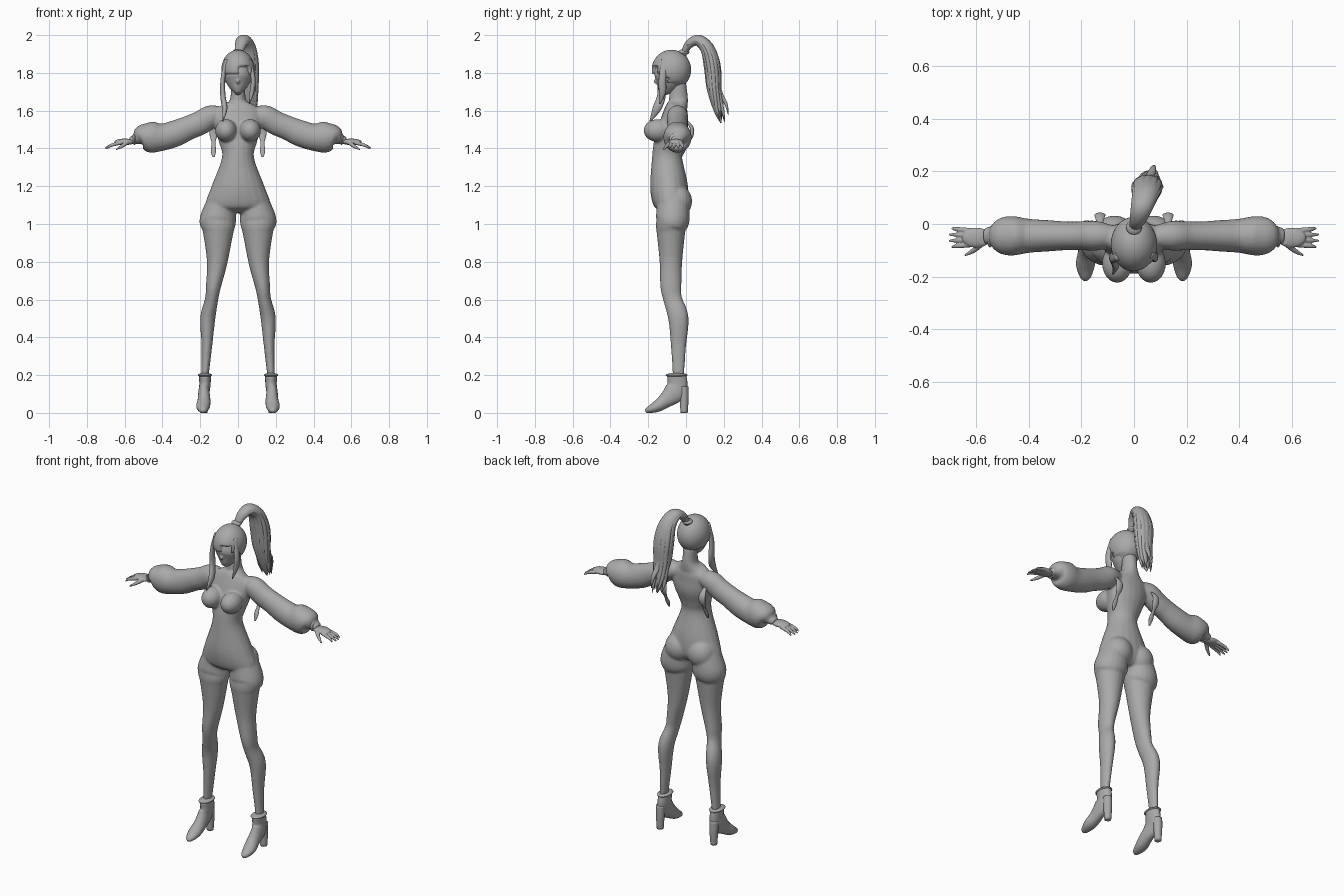
import bpy, bmesh, math, random
from mathutils import Vector, Matrix

random.seed(4)
if "Cube" in bpy.data.objects:
    bpy.data.objects.remove(bpy.data.objects["Cube"])

ACROSS, DEEP = Vector((1, 0, 0)), Vector((0, 1, 0))
COLOUR = (.4, .4, .4, 1)
grey = bpy.data.materials.new("plain grey")
grey.use_nodes = True
grey.diffuse_color = COLOUR
grey.node_tree.nodes["Principled BSDF"].inputs["Base Color"].default_value = COLOUR


def spline(points, steps=5):
    """Smooth interpolation through the given points."""
    result = []
    last = len(points) - 1
    for i in range(last):
        start, end = points[i], points[i + 1]
        leaving = (end - points[max(i - 1, 0)]) / 2
        arriving = (points[min(i + 2, last)] - start) / 2
        for step in range(steps):
            t = step / steps
            rest = 1 - t
            result.append(start + (end - start) * (t * t * (rest + rest + 1))
                          + leaving * (t * rest * rest) - arriving * (t * t * rest))
    return result + [points[-1]]


def tube(bm, rows, side=ACROSS, flip=1, flat=1, sides=20):
    """Loft ellipses along rows of (x, y, z, width, depth); depth may be left out.
    The width lies along side, flip mirrors the path, flat is depth over width."""
    sections = []
    for x, y, z, width, *depth in rows:
        sections.append(Vector((x * flip, y, z, width, *(depth or [width * flat]))))
    sections = spline(sections)
    centres = [Vector(section[:3]) for section in sections]
    rings = []
    for i, section in enumerate(sections):
        tangent = centres[min(i + 1, len(centres) - 1)] - centres[max(i - 1, 0)]
        up = tangent.cross(side).normalized()
        out = up.cross(tangent).normalized()
        width, depth = (max(size, .001) for size in section[3:])
        ring = []
        for k in range(sides):
            angle = math.tau * k / sides
            offset = out * width * math.cos(angle) + up * depth * math.sin(angle)
            ring.append(bm.verts.new(centres[i] + offset))
        rings.append(ring)
    for lower, upper in zip(rings, rings[1:]):
        for k in range(sides):
            bm.faces.new((lower[k - 1], lower[k], upper[k], upper[k - 1]))
    bm.faces.new(rings[0])
    bm.faces.new(rings[-1])


def ball(bm, centre, radii, flip=1):
    x, y, z = centre
    matrix = Matrix.Translation((x * flip, y, z)) @ Matrix.Diagonal((*radii, 1))
    return bmesh.ops.create_uvsphere(bm, u_segments=48, v_segments=32,
                                     radius=1, matrix=matrix)["verts"]


def finish(name, bm, voxel=None):
    """Turn the bmesh into an object, fusing its overlapping volumes if asked."""
    bmesh.ops.recalc_face_normals(bm, faces=bm.faces)
    mesh = bpy.data.meshes.new(name)
    bm.to_mesh(mesh)
    bm.free()
    mesh.materials.append(grey)
    mesh.shade_smooth()
    part = bpy.data.objects.new(name, mesh)
    bpy.context.collection.objects.link(part)
    if voxel:
        fuse = part.modifiers.new("fuse", 'REMESH')
        fuse.mode = 'VOXEL'
        fuse.voxel_size = voxel
        fuse.use_smooth_shade = True
        soften = part.modifiers.new("soften", 'SMOOTH')
        soften.iterations = 5


# Body: neck, torso, bust, hips, legs and puffed sleeves fused into one skin
# Torso rows hold y, z, width and depth
TORSO = [(-.04, 1.75, .04, .04), (-.04, 1.67, .04, .05), (-.04, 1.64, .06, .05),
         (-.05, 1.61, .11, .06), (-.06, 1.56, .13, .07), (-.07, 1.5, .12, .08),
         (-.09, 1.43, .1, .08), (-.1, 1.35, .085, .08), (-.09, 1.2, .14, .1),
         (-.08, 1.1, .17, .09), (-.08, 1.06, .1, .05)]
LEG = [(.08, -.07, 1.15, .07, .08), (.105, -.07, 1.03, .096, .09),
       (.105, -.08, .99, .092, .08), (.105, -.08, .95, .08, .075),
       (.11, -.08, .8, .055, .06), (.13, -.08, .67, .04, .056),
       (.14, -.07, .6, .035, .05), (.16, -.04, .5, .04, .054),
       (.165, -.04, .35, .028, .04), (.175, -.04, .2, .02, .03)]
# Arm rows hold x, z, width and depth
ARM = [(.08, 1.58, .04, .04), (.14, 1.57, .056, .06), (.2, 1.535, .055, .064),
       (.26, 1.51, .055, .064), (.33, 1.48, .06, .07), (.4, 1.46, .065, .072),
       (.46, 1.46, .075, .083), (.51, 1.465, .068, .06), (.54, 1.45, .04, .03),
       (.57, 1.44, .03, .02)]
body = bmesh.new()
tube(body, [(0, *row) for row in TORSO])
for flip in (1, -1):
    tube(body, LEG, flip=flip)
    tube(body, [(x, -.045, *row) for x, *row in ARM], side=DEEP, flip=flip)
    ball(body, (.064, -.15, 1.495), (.057, .074, .06), flip)
    ball(body, (.075, -.045, 1.12), (.08, .077, .085), flip)
finish("body", body, voxel=.007)

# Boot rows run from the ankle to the toe
BOOT = [(.175, -.05, .2, .032, .05), (.175, -.045, .15, .03, .053),
        (.18, -.06, .11, .03, .058), (.18, -.11, .065, .034, .04),
        (.185, -.155, .034, .036, .03), (.185, -.2, .015, .022, .017),
        (.185, -.215, .01, .008)]
# Ribbon rows hold y, z and width
RIBBON = [(0, 1.55, .01), (.03, 1.51, .02), (.03, 1.47, .02),
          (.01, 1.43, .01), (-.01, 1.39, .014), (-.025, 1.355, .006)]

for flip, label in ((1, "left"), (-1, "right")):
    # Hand with palm, four fingers and thumb
    hand = bmesh.new()
    ball(hand, (.6, -.052, 1.435), (.055, .038, .017), flip)
    for finger in (-1.5, -.5, .5, 1.5):
        root, tip = finger * .018 - .052, finger * .024 - .052
        reach = .71 - abs(finger) * .01
        tube(hand, [(.62, root, 1.43, .01), (.67, (root + tip) / 2, 1.417, .009),
                    (reach, tip, 1.4, .004)], side=DEEP, flip=flip, sides=10)
    tube(hand, [(.575, -.07, 1.44, .012), (.61, -.1, 1.415, .01),
                (.645, -.12, 1.394, .004)], side=DEEP, flip=flip, sides=10)
    finish(label + "_hand", hand, voxel=.003)

    cuff = bmesh.new()
    ball(cuff, (.548, -.05, 1.45), (.012, .039, .032), flip)
    finish(label + "_cuff", cuff)

    # Ankle boot with a flared heel and a rolled collar
    boot = bmesh.new()
    tube(boot, BOOT, flip=flip)
    tube(boot, [(.18, -.012, .14, .025), (.18, -.01, .08, .024),
                (.18, -.01, 0, .019)], flip=flip)
    for vert in boot.verts:
        vert.co.z = max(vert.co.z, 0)
    ball(boot, (.175, -.05, .2), (.037, .058, .012), flip)
    finish(label + "_boot", boot)

    # Ribbon hanging behind the armpit
    ribbon = bmesh.new()
    tube(ribbon, [(.13, *row) for row in RIBBON], flip=flip, flat=.5)
    finish(label + "_ribbon", ribbon)

# Face with a tapered chin and a small nose
face = bmesh.new()
tube(face, [(0, -.125, 1.69, .012, .02), (0, -.115, 1.71, .034, .04),
            (0, -.1, 1.745, .06, .063), (0, -.09, 1.79, .073, .077),
            (0, -.08, 1.88, .05, .06)])
ball(face, (0, -.16, 1.755), (.008, .013, .012))
finish("face", face, voxel=.005)

# Hair cap: the front is pulled in below an uneven fringe line
cap = bmesh.new()
for vert in ball(cap, (0, -.077, 1.817), (.088, .104, .105)):
    parted = .01 < vert.co.x < .055
    fringe = 1.83 if parted else 1.787
    if vert.co.y < -.1 and vert.co.z < fringe and abs(vert.co.x) < .075:
        vert.co.y += .035
        vert.co.x *= .9
    elif vert.co.z < 1.75:
        vert.co.x *= .85
finish("hair_cap", cap)

# Long locks framing the face
LOCKS = {"right_lock": [(-.06, -.12, 1.87, .012), (-.08, -.13, 1.77, .012),
                        (-.08, -.13, 1.68, .014), (-.07, -.155, 1.61, .014),
                        (-.08, -.19, 1.545, .002)],
         "left_lock": [(.06, -.11, 1.87, .012), (.08, -.125, 1.77, .012),
                       (.074, -.125, 1.7, .012), (.06, -.14, 1.635, .002)]}
for name, rows in LOCKS.items():
    lock = bmesh.new()
    tube(lock, rows, flat=1.6, sides=12)
    finish(name, lock)

# Ponytail: a thick core with loose strands spreading around it
CORE = [(0, -.015, 1.895, .02), (.015, .015, 1.95, .03), (.03, .065, 1.972, .04),
        (.045, .115, 1.925, .05), (.05, .14, 1.83, .058), (.055, .15, 1.71, .05),
        (.06, .17, 1.6, .03), (.065, .185, 1.535, .004)]
ponytail = bmesh.new()
tube(ponytail, CORE, flat=.75)
strands = 13
for strand in range(strands):
    angle = math.tau * strand / strands
    shorten = random.uniform(0, .06)
    curl = random.uniform(-.01, .025)
    rows = []
    for i, (x, y, z, width) in enumerate(CORE[1:]):
        low = z < 1.65
        spread = max(width, .025) * (1.1 if low else .68)
        bend = curl if low else 0
        rows.append((x + math.cos(angle) * spread + bend / 2,
                     y + math.sin(angle) * spread * .75 + bend,
                     z + shorten * i / len(CORE) if low else z, width * .38))
    tube(ponytail, rows, flat=.75, sides=10)
ball(ponytail, (0, -.012, 1.91), (.03, .03, .015))
finish("ponytail", ponytail)
